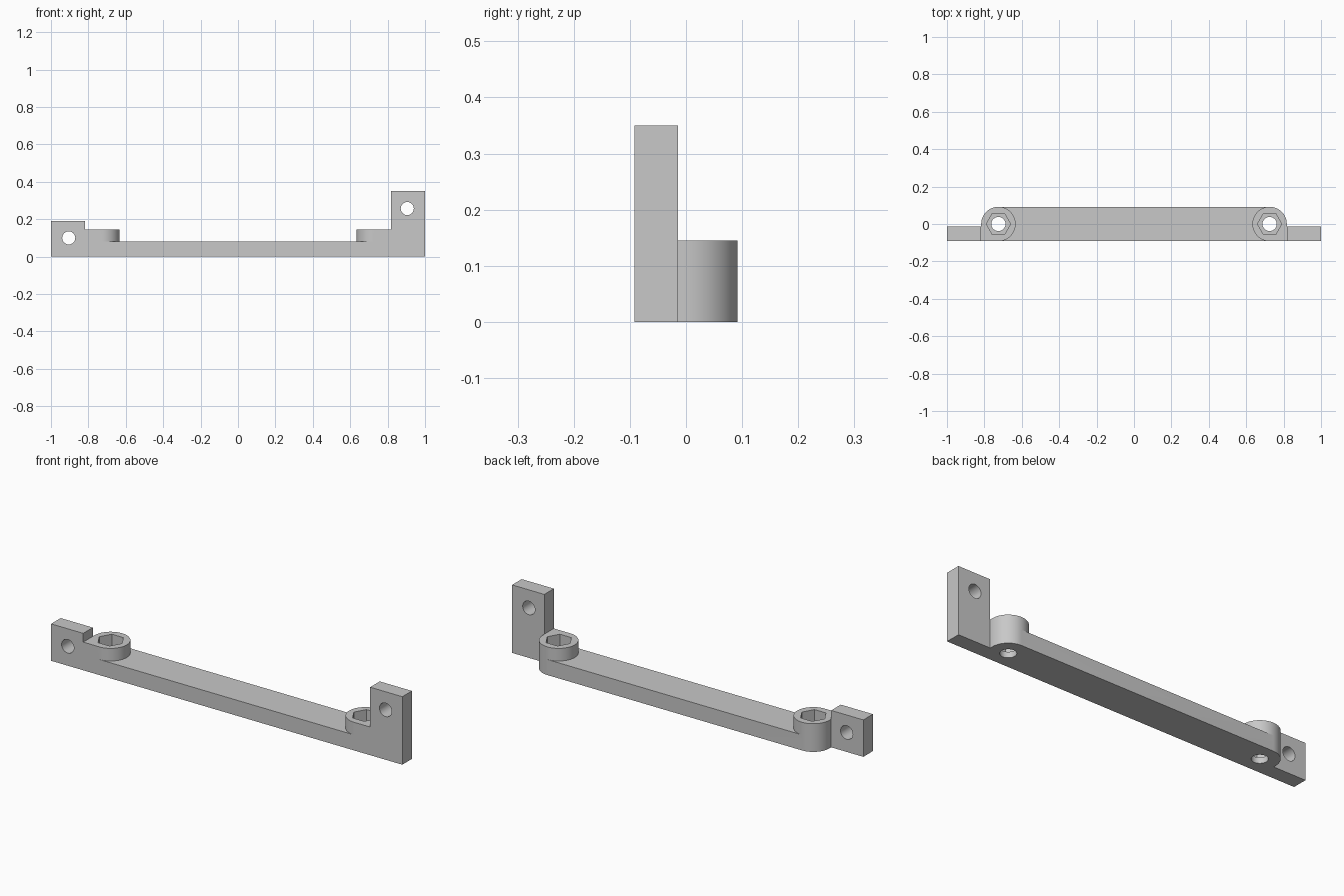
import bpy, bmesh, math
from mathutils import Vector

if "Cube" in bpy.data.objects:
    bpy.data.objects.remove(bpy.data.objects["Cube"])

R = 0.092           # boss radius and half depth of the bar
BX = 0.725          # boss centre
BAR_H, BOSS_H = 0.08, 0.145
TAB_BACK = -0.014   # rear face of the end tabs
FLOOR = 0.03        # floor of the hexagonal nut pockets

grey = bpy.data.materials.new("grey plastic")
grey.diffuse_color = (0.58, 0.58, 0.58, 1)
grey.use_nodes = True
grey.node_tree.nodes["Principled BSDF"].inputs["Base Color"].default_value = grey.diffuse_color


def prism(name, pts, vec):
    """Extrude a closed polygon of 3D points along vec."""
    bm = bmesh.new()
    face = bm.faces.new([bm.verts.new(p) for p in pts])
    res = bmesh.ops.extrude_face_region(bm, geom=[face])
    bmesh.ops.translate(bm, vec=Vector(vec),
                        verts=[g for g in res["geom"] if isinstance(g, bmesh.types.BMVert)])
    bmesh.ops.recalc_face_normals(bm, faces=bm.faces[:])
    me = bpy.data.meshes.new(name)
    bm.to_mesh(me)
    bm.free()
    me.materials.append(grey)
    ob = bpy.data.objects.new(name, me)
    bpy.context.collection.objects.link(ob)
    return ob


def arc(cx, cy, r, a0, a1, n):
    return [(cx + r * math.cos(math.radians(a0 + (a1 - a0) * i / n)),
             cy + r * math.sin(math.radians(a0 + (a1 - a0) * i / n))) for i in range(n + 1)]


def combine(target, other, op):
    mod = target.modifiers.new(op, 'BOOLEAN')
    mod.operation, mod.solver, mod.object = op, 'EXACT', other
    bpy.context.view_layer.objects.active = target
    bpy.ops.object.modifier_apply(modifier=mod.name)
    bpy.data.objects.remove(other, do_unlink=True)


# Long flat bar between the boss centres
bar = prism("mounting_bar", [(-BX, -R, 0), (BX, -R, 0), (BX, R, 0), (-BX, R, 0)], (0, 0, BAR_H))

for s, tab_h, hole_z in ((-1, 0.19, 0.10), (1, 0.35, 0.257)):
    # Boss: round, with a square outer front corner
    outline = [(s * (BX + R), -R)] + [(s * x, y) for x, y in arc(BX, 0, R, 0, 270, 48)]
    boss = prism("boss", [(x, y, 0) for x, y in outline], (0, 0, BOSS_H))
    combine(bar, boss, 'UNION')

    # Upright end tab, stepped down to the boss
    side = [(1, 0), (1, tab_h), (BX + R, tab_h), (BX + R, BOSS_H), (BX + 0.04, BOSS_H), (BX + 0.04, 0)]
    tab = prism("end_tab", [(s * x, -R, z) for x, z in side], (0, TAB_BACK + R, 0))
    combine(bar, tab, 'UNION')

for s, hole_z in ((-1, 0.10), (1, 0.257)):
    # Hexagonal pocket, vertical bolt hole and horizontal tab hole
    hexa = prism("hex_cutter", [(x, y, FLOOR) for x, y in arc(s * BX, 0, 0.065, 0, 300, 5)], (0, 0, 0.3))
    combine(bar, hexa, 'DIFFERENCE')
    bolt = prism("bolt_cutter", [(x, y, -0.1) for x, y in arc(s * BX, 0, 0.038, 0, 348.75, 31)], (0, 0, 0.2))
    combine(bar, bolt, 'DIFFERENCE')
    screw = prism("screw_cutter", [(x, -0.2, z) for x, z in arc(s * 0.905, hole_z, 0.035, 0, 348.75, 31)],
                  (0, 0.3, 0))
    combine(bar, screw, 'DIFFERENCE')

# Smooth the curved walls, keep the edges crisp
bpy.ops.object.select_all(action='DESELECT')
bar.select_set(True)
bpy.context.view_layer.objects.active = bar
bpy.ops.object.shade_smooth_by_angle(angle=math.radians(30))
